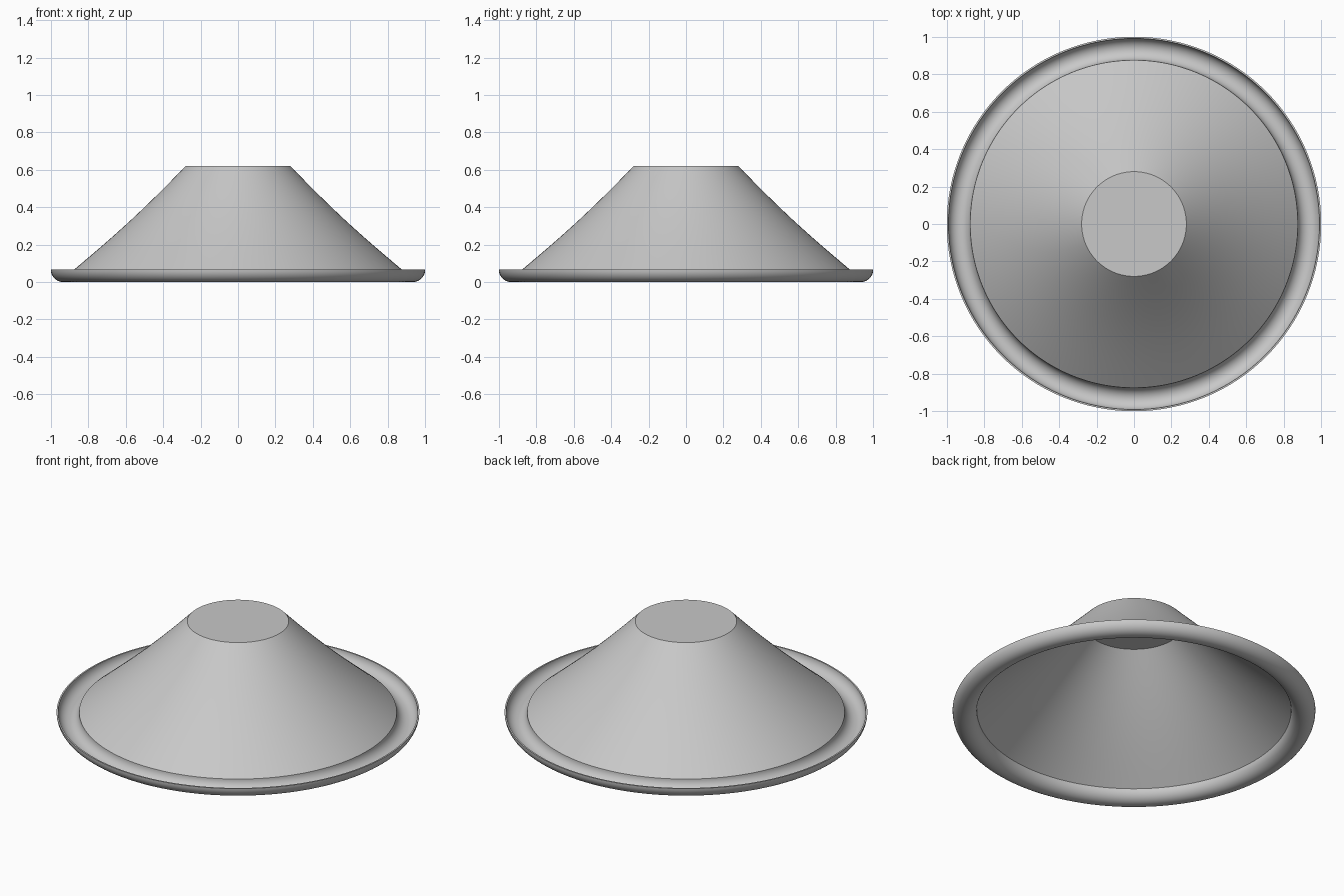
import bpy
import bmesh
from math import cos, sin, pi, radians
from mathutils import Vector

cube = bpy.data.objects.get("Cube")
if cube:
    bpy.data.objects.remove(cube)

SEGMENTS = 128

grey = bpy.data.materials.new("light_grey")
grey.use_nodes = True
colour = (0.58, 0.58, 0.58, 1)
grey.diffuse_color = colour
grey.node_tree.nodes["Principled BSDF"].inputs["Base Color"].default_value = colour


def flare(start, end, sag, steps=12):
    """Gently hollowed line from start to end, as (radius, height) points."""
    a, b = Vector(start), Vector(end)
    d = (b - a).normalized()
    inward = Vector((d.y, -d.x))
    return [tuple(a.lerp(b, i / steps) + inward * sag * sin(pi * i / steps))
            for i in range(steps + 1)]


def trough(radius, steps=20):
    """Lower half circle of the rim, from its inner to its outer edge."""
    return [(0.934 - radius * cos(pi * i / steps), 0.067 - radius * sin(pi * i / steps))
            for i in range(steps + 1)]


def lathe(name, profile):
    """Turn a profile around z; points on the axis become fan tips."""
    bm = bmesh.new()
    verts = [bm.verts.new((r, 0, z)) for r, z in profile]
    edges = [bm.edges.new(pair) for pair in zip(verts, verts[1:])]
    bmesh.ops.spin(bm, geom=verts + edges, cent=(0, 0, 0), axis=(0, 0, 1),
                   angle=2 * pi, steps=SEGMENTS, use_merge=False)
    bmesh.ops.remove_doubles(bm, verts=bm.verts, dist=0.00005)
    bmesh.ops.recalc_face_normals(bm, faces=bm.faces)
    mesh = bpy.data.meshes.new(name)
    bm.to_mesh(mesh)
    bm.free()
    mesh.materials.append(grey)
    obj = bpy.data.objects.new(name, mesh)
    bpy.context.collection.objects.link(obj)
    bpy.ops.object.select_all(action="DESELECT")
    obj.select_set(True)
    bpy.context.view_layer.objects.active = obj
    bpy.ops.object.shade_smooth_by_angle(angle=radians(30))
    return obj


# Thin one-piece shell: capped cone flowing into a rolled, open-topped rim
outside = [(0, 0.62)] + flare((0.28, 0.62), (0.863, 0.078), 0.012)
rim_top = trough(0.058)
rim_under = trough(0.067)[::-1]
inside = flare((0.272, 0.612), (0.867, 0.067), 0.012)[::-1][1:] + [(0, 0.612)]
lathe("cone_with_rolled_rim", outside + rim_top + rim_under + inside)
